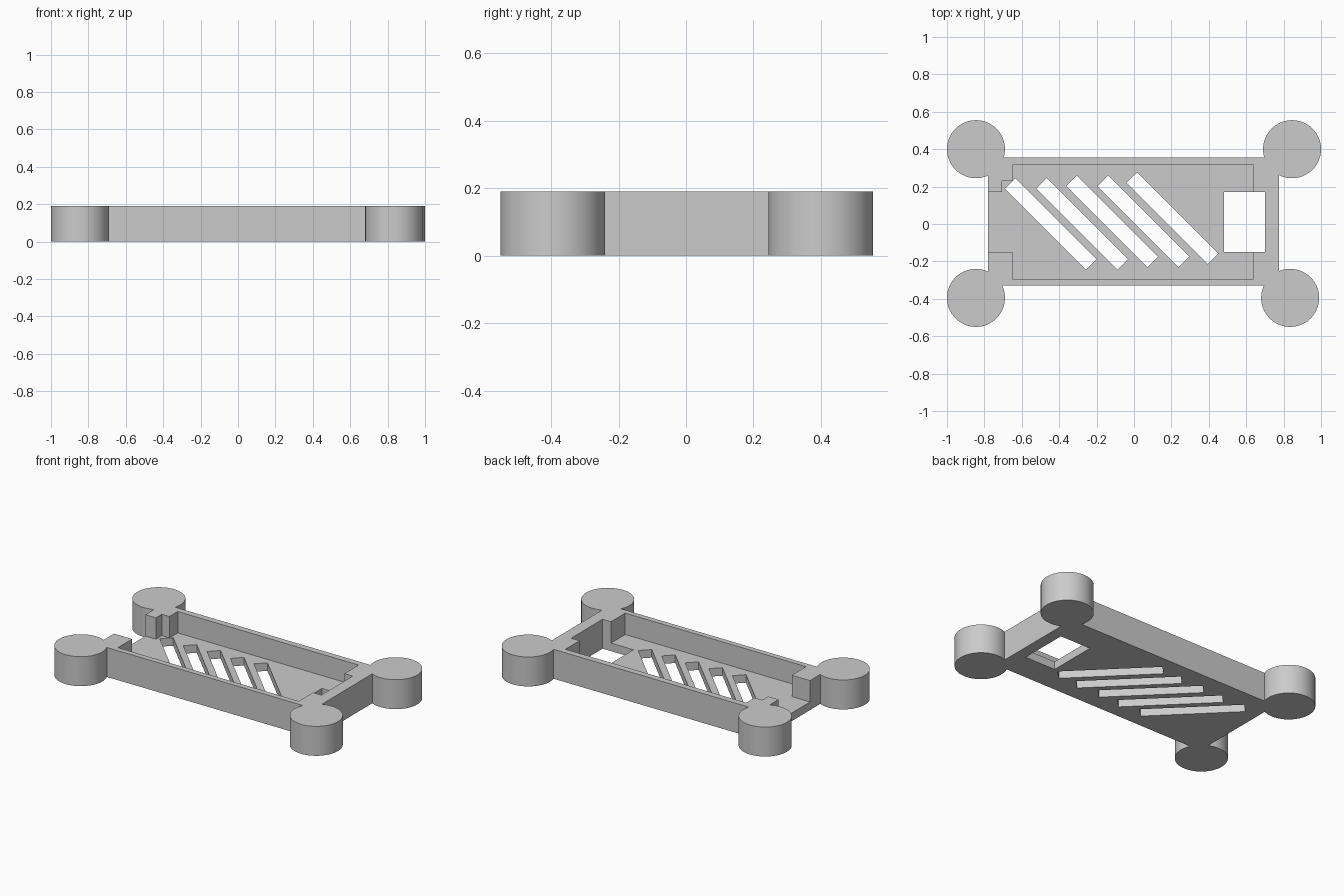
import bpy
from math import radians

default = bpy.data.objects.get("Cube")
if default:
    bpy.data.objects.remove(default, do_unlink=True)

HEIGHT = 0.19
FLOOR = 0.052

grey = bpy.data.materials.new("mid_grey")
grey.use_nodes = True
grey.diffuse_color = (0.6, 0.6, 0.6, 1)
grey.node_tree.nodes["Principled BSDF"].inputs["Base Color"].default_value = (0.6, 0.6, 0.6, 1)


def box(name, x0, x1, y0, y1, z0, z1, turn=0):
    bpy.ops.mesh.primitive_cube_add(
        size=1, location=((x0 + x1) / 2, (y0 + y1) / 2, (z0 + z1) / 2))
    ob = bpy.context.object
    ob.name = name
    ob.scale = (x1 - x0, y1 - y0, z1 - z0)
    ob.rotation_euler.z = radians(turn)
    bpy.ops.object.transform_apply(location=True, rotation=True, scale=True)
    return ob


def combine(target, tool, operation):
    """Apply a boolean to the target and discard the tool."""
    mod = target.modifiers.new("boolean", "BOOLEAN")
    mod.operation = operation
    mod.solver = "EXACT"
    mod.object = tool
    bpy.context.view_layer.objects.active = target
    bpy.ops.object.modifier_apply(modifier=mod.name)
    bpy.data.objects.remove(tool, do_unlink=True)


# Solid tray block
tray = box("tray", -0.78, 0.775, -0.33, 0.355, 0, HEIGHT)
tray.data.materials.append(grey)

# Round corner posts
for x, y in ((-0.845, 0.4), (0.845, 0.4), (-0.845, -0.395), (0.835, -0.395)):
    bpy.ops.mesh.primitive_cylinder_add(
        vertices=96, radius=0.155, depth=HEIGHT, location=(x, y, HEIGHT / 2))
    post = bpy.context.object
    post.data.materials.append(grey)
    combine(tray, post, "UNION")

# Main cavity, open end with its stepped notch, and the port through the floor
TOP = HEIGHT + 0.1
for name, x0, x1, y0, y1, z0 in (
        ("cavity", -0.65, 0.64, -0.295, 0.315, FLOOR),
        ("end_opening", -0.9, -0.6, -0.15, 0.17, FLOOR),
        ("notch", -0.705, -0.6, 0.1, 0.23, FLOOR),
        ("port", 0.48, 0.70, -0.15, 0.17, -0.1)):
    combine(tray, box(name, x0, x1, y0, y1, z0, TOP), "DIFFERENCE")

# Diagonal vent slots
for x, y in ((-0.445, 0), (-0.277, 0), (-0.117, 0.014), (0.05, 0.014), (0.205, 0.032)):
    slot = box("slot", x - 0.307, x + 0.307, y - 0.04, y + 0.04, -0.1, TOP, turn=-45)
    combine(tray, slot, "DIFFERENCE")

bpy.ops.object.select_all(action="DESELECT")
tray.select_set(True)
bpy.context.view_layer.objects.active = tray
bpy.ops.object.shade_smooth_by_angle(angle=radians(30))
